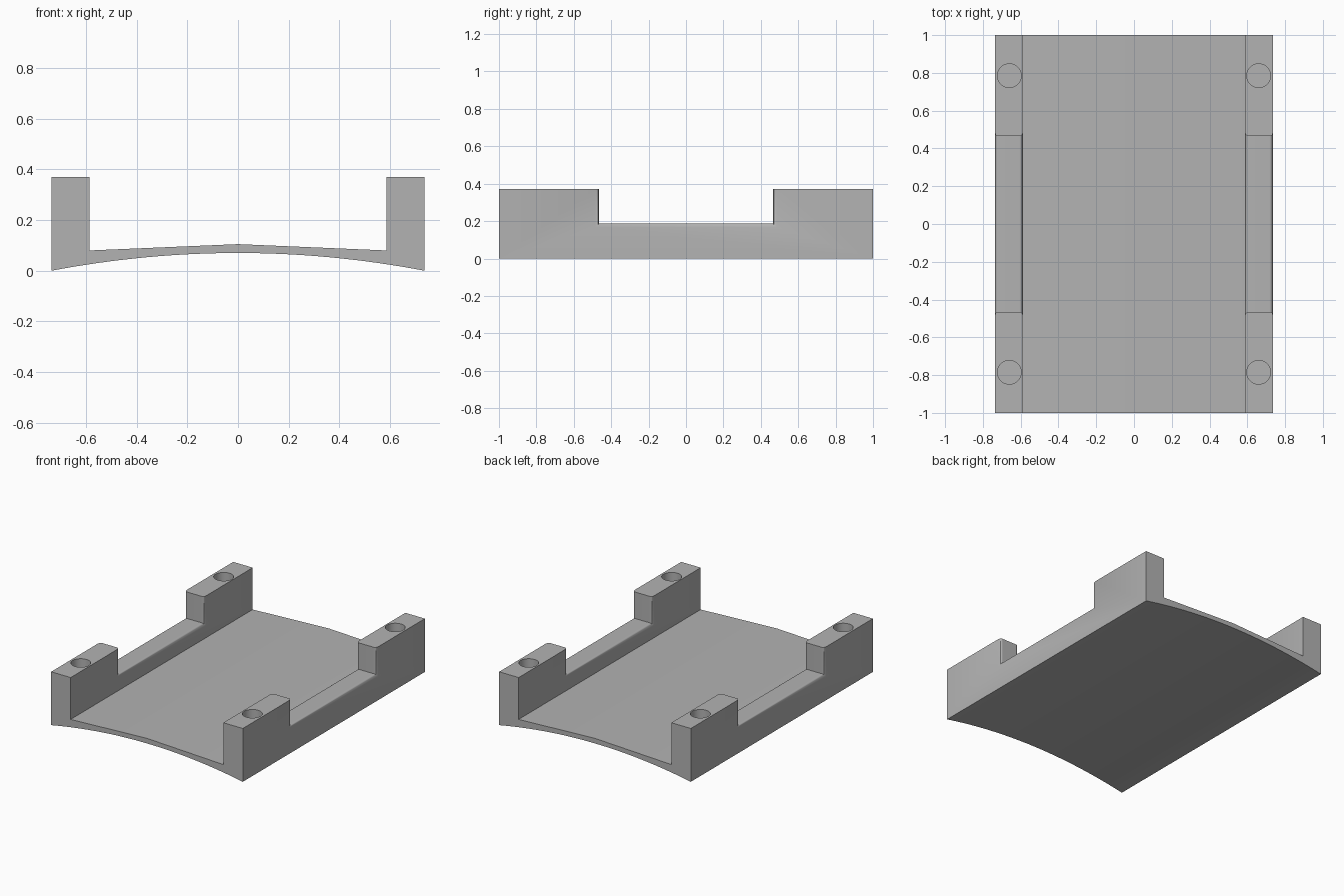
import bpy, bmesh
from math import sqrt, sin, pi

if "Cube" in bpy.data.objects:
    bpy.data.objects.remove(bpy.data.objects["Cube"], do_unlink=True)

HALF_W, INNER, HALF_L, TOP = 0.737, 0.587, 1.0, 0.371
ARCH, FLOOR_EDGE, FLOOR_MID = 0.07, 0.08, 0.105
NOTCH_HALF, NOTCH_Z, ROUND = 0.465, 0.187, 0.02
HOLE_X, HOLE_Y, HOLE_R, HOLE_DEPTH = 0.66, 0.785, 0.063, 0.26

grey = bpy.data.materials.new("plain grey")
grey.use_nodes = True
grey.diffuse_color = (0.45, 0.45, 0.45, 1)
grey.node_tree.nodes["Principled BSDF"].inputs["Base Color"].default_value = (0.45, 0.45, 0.45, 1)


def loft(name, sections):
    """Join equal-sized closed sections into a capped solid."""
    bm = bmesh.new()
    rings = [[bm.verts.new(p) for p in s] for s in sections]
    n = len(rings[0])
    for a, b in zip(rings, rings[1:]):
        for i in range(n):
            j = (i + 1) % n
            bm.faces.new((a[i], a[j], b[j], b[i]))
    bm.faces.new(rings[0][::-1])
    bm.faces.new(rings[-1])
    bmesh.ops.recalc_face_normals(bm, faces=bm.faces)
    mesh = bpy.data.meshes.new(name)
    bm.to_mesh(mesh)
    bm.free()
    obj = bpy.data.objects.new(name, mesh)
    bpy.context.collection.objects.link(obj)
    mesh.materials.append(grey)
    return obj


def cut(target, cutter):
    cutter.hide_render = True
    mod = target.modifiers.new(cutter.name, 'BOOLEAN')
    mod.operation, mod.solver, mod.object = 'DIFFERENCE', 'EXACT', cutter
    bpy.context.view_layer.objects.active = target
    bpy.ops.object.modifier_apply(modifier=mod.name)
    bpy.data.objects.remove(cutter, do_unlink=True)


# Channel-shaped body with arched underside and gently peaked floor
profile = [(HALF_W, TOP), (INNER, TOP), (INNER, FLOOR_EDGE), (0, FLOOR_MID),
           (-INNER, FLOOR_EDGE), (-INNER, TOP), (-HALF_W, TOP)]
steps = 32
for i in range(steps + 1):
    t = 2 * i / steps - 1
    profile.append((t * HALF_W, ARCH * (1 - t * t)))
body = loft("mounting_cradle", [[(x, y, z) for x, z in profile] for y in (-HALF_L, HALF_L)])


def notch_section(x, flare):
    y, z = NOTCH_HALF + flare, NOTCH_Z - flare
    return [(x, -y, z), (x, y, z), (x, y, 0.6), (x, -y, 0.6)]


# Flared notch through each side rail, rounding its inner and outer edges
arc = [ROUND * (1 - sin(k * pi / 12)) for k in range(7)]
flares = [(s, ROUND - sqrt(max(0, ROUND**2 - s**2))) for s in arc]
half = (HALF_W - INNER) / 2
offsets = [(-half - 0.03, ROUND)]
offsets += [(-half + ROUND - s, f) for s, f in flares]
offsets += [(-x, f) for x, f in reversed(offsets)]
for side in (-1, 1):
    centre = side * (HALF_W + INNER) / 2
    cut(body, loft("rail_notch", [notch_section(centre + x, f) for x, f in offsets]))

# Blind screw hole in each corner post
for sx in (-1, 1):
    for sy in (-1, 1):
        bpy.ops.mesh.primitive_cylinder_add(
            vertices=40, radius=HOLE_R, depth=2 * HOLE_DEPTH,
            location=(sx * HOLE_X, sy * HOLE_Y, TOP))
        hole = bpy.context.object
        hole.name = "screw_hole"
        hole.data.materials.append(grey)
        cut(body, hole)

bpy.ops.object.select_all(action='DESELECT')
body.select_set(True)
bpy.context.view_layer.objects.active = body
bpy.ops.object.shade_smooth_by_angle(angle=pi / 6)
